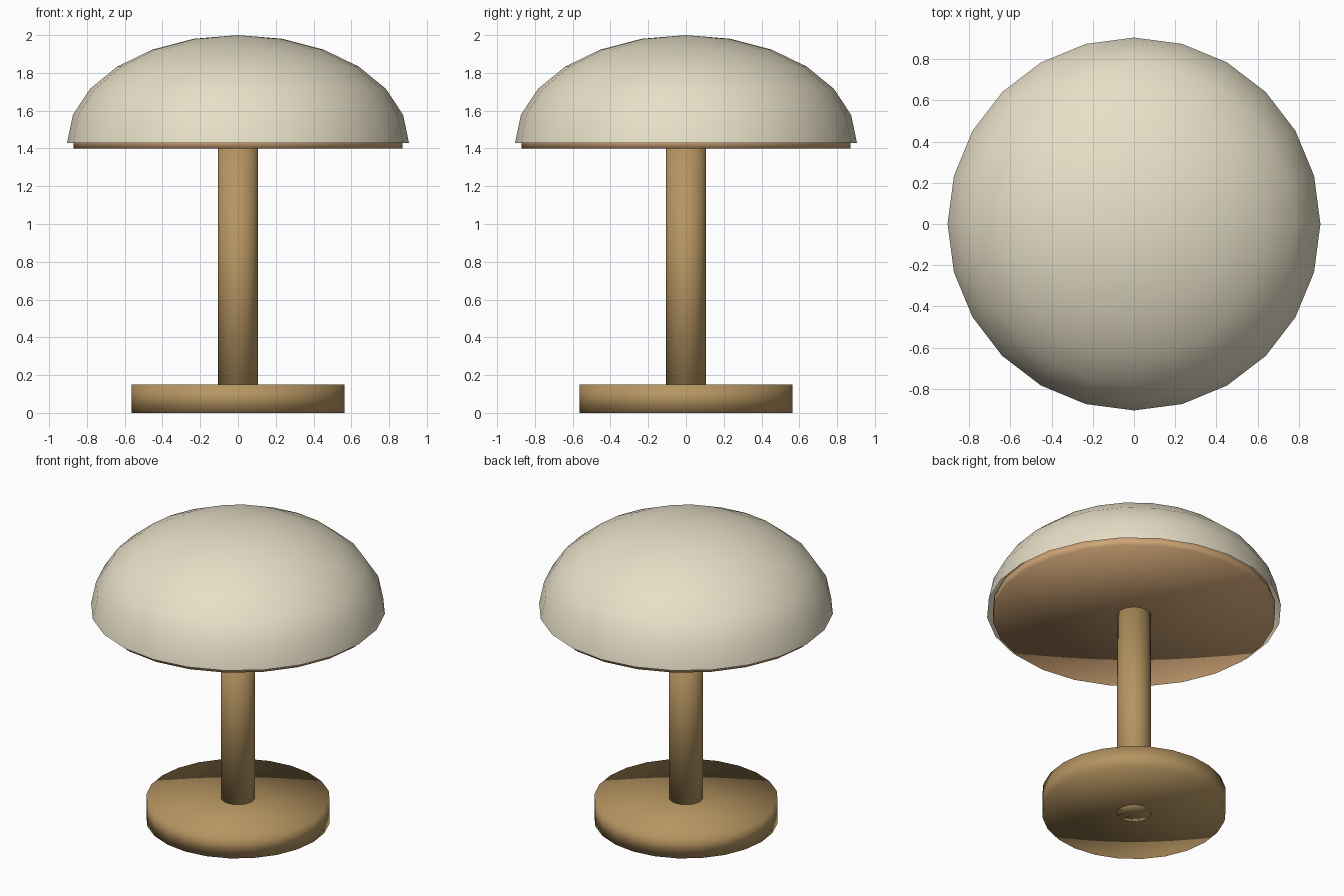
import bpy, bmesh, math
from mathutils import Matrix

if "Cube" in bpy.data.objects:
    bpy.data.objects.remove(bpy.data.objects["Cube"])


def material(name, rgb):
    def lin(c):
        c /= 255
        return c / 12.92 if c <= 0.04045 else ((c + 0.055) / 1.055) ** 2.4
    m = bpy.data.materials.new(name)
    m.diffuse_color = (*[lin(c) for c in rgb], 1)
    m.use_nodes = True
    m.node_tree.nodes["Principled BSDF"].inputs["Base Color"].default_value = m.diffuse_color
    return m


def finish(name, bm, mat):
    bmesh.ops.recalc_face_normals(bm, faces=bm.faces)
    for f in bm.faces:
        f.smooth = True
    me = bpy.data.meshes.new(name)
    bm.to_mesh(me)
    bm.free()
    me.materials.append(mat)
    ob = bpy.data.objects.new(name, me)
    bpy.context.collection.objects.link(ob)
    return ob


def disc(name, r, z0, z1, mat, sides=24):
    # capped cylinder with a vertex at the centre of each cap
    bm = bmesh.new()
    bmesh.ops.create_cone(bm, cap_ends=True, cap_tris=True, segments=sides,
                          radius1=r, radius2=r, depth=z1 - z0,
                          matrix=Matrix.Translation((0, 0, (z0 + z1) / 2)))
    return finish(name, bm, mat)


cream = material("cream", (232, 224, 200))
brass = material("brass", (182, 149, 97))
tan = material("warm tan", (208, 165, 118))

# foot, stem and the plate closing the shade
disc("base", 0.565, 0, 0.15, brass)
disc("stem", 0.105, 0, 1.42, brass)
disc("shade_plate", 0.87, 1.40, 1.46, tan)

# shade: open half ellipsoid, 24 sides and 6 rings
bm = bmesh.new()
SIDES, RINGS, R, H, Z = 24, 6, 0.905, 0.57, 1.43
rings = []
for k in range(RINGS):
    a = math.pi / 2 * k / RINGS
    rings.append([bm.verts.new((R * math.cos(a) * math.cos(2 * math.pi * i / SIDES),
                                R * math.cos(a) * math.sin(2 * math.pi * i / SIDES),
                                Z + H * math.sin(a))) for i in range(SIDES)])
top = bm.verts.new((0, 0, Z + H))
for i in range(SIDES):
    j = (i + 1) % SIDES
    for lo, hi in zip(rings, rings[1:]):
        bm.faces.new((lo[i], lo[j], hi[j], hi[i]))
    bm.faces.new((rings[-1][i], rings[-1][j], top))
finish("shade", bm, cream)
